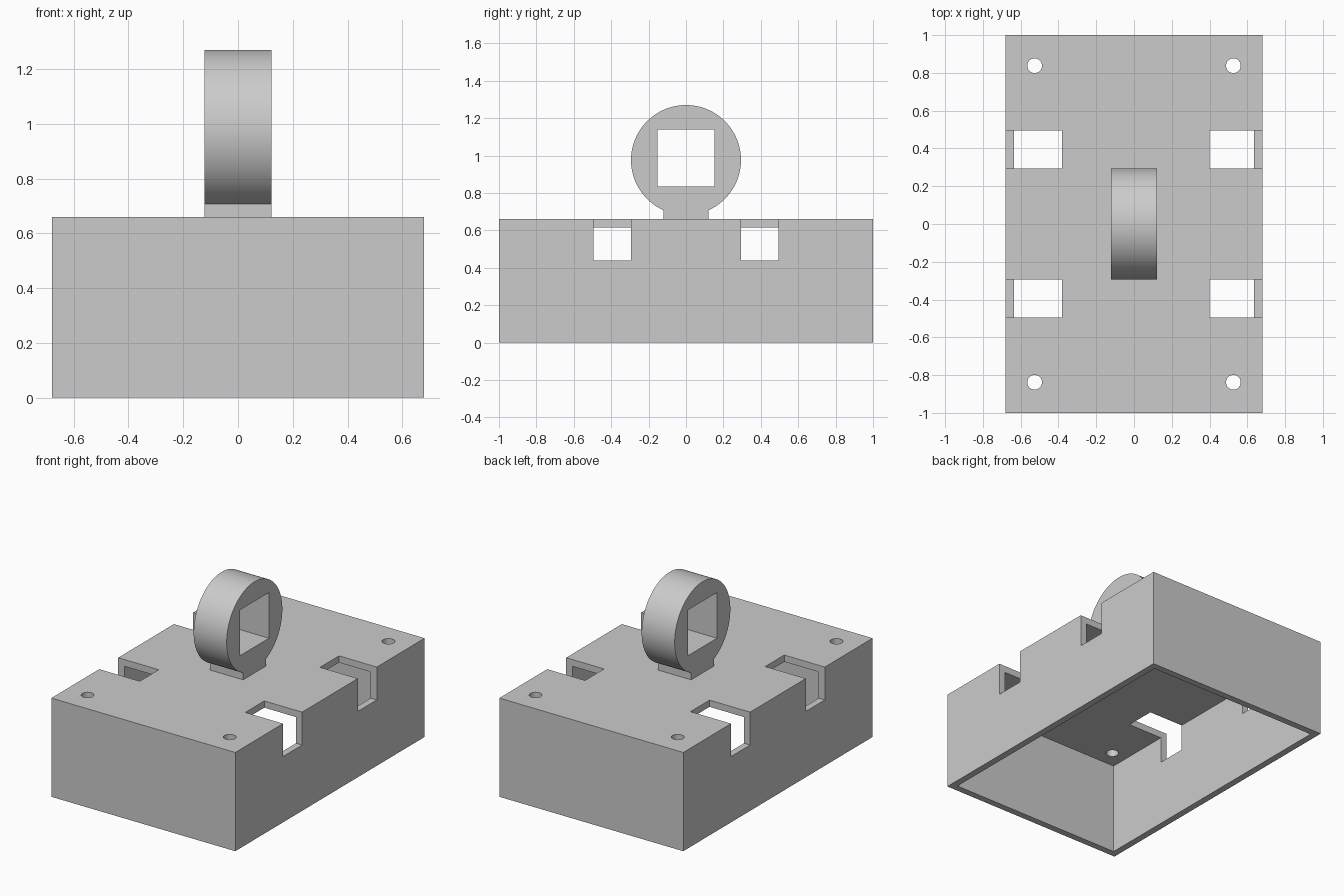
import bpy, bmesh, math

if "Cube" in bpy.data.objects:
    bpy.data.objects.remove(bpy.data.objects["Cube"])

L, W, H, T = 1.0, 0.68, 0.66, 0.045   # half length, half width, height, wall

grey = bpy.data.materials.new("plain grey")
grey.diffuse_color = (0.6, 0.6, 0.6, 1)
grey.use_nodes = True
grey.node_tree.nodes["Principled BSDF"].inputs["Base Color"].default_value = grey.diffuse_color


def box(name, x0, x1, y0, y1, z0, z1):
    bpy.ops.mesh.primitive_cube_add(size=1, location=((x0 + x1) / 2, (y0 + y1) / 2, (z0 + z1) / 2))
    ob = bpy.context.object
    ob.name = name
    ob.scale = (x1 - x0, y1 - y0, z1 - z0)
    bpy.ops.object.transform_apply(location=True, rotation=False, scale=True)
    return ob


def cut(target, cutter):
    mod = target.modifiers.new("cut", 'BOOLEAN')
    mod.operation, mod.solver, mod.object = 'DIFFERENCE', 'EXACT', cutter
    bpy.context.view_layer.objects.active = target
    bpy.ops.object.modifier_apply(modifier=mod.name)
    bpy.data.objects.remove(cutter)


def finish(ob):
    ob.data.materials.clear()
    ob.data.materials.append(grey)
    bpy.ops.object.select_all(action='DESELECT')
    ob.select_set(True)
    bpy.context.view_layer.objects.active = ob
    bpy.ops.object.shade_smooth_by_angle(angle=math.radians(30))


# Open-bottomed housing
housing = box("housing", -W, W, -L, L, 0, H)
cut(housing, box("cavity", -W + T, W - T, -L + T, L - T, -0.2, H - T))

# Corner notches through roof and side walls, and screw holes
for s in (-1, 1):
    y0, y1 = sorted((s * 0.294, s * 0.495))
    cut(housing, box("notch", 0.40, 0.9, y0, y1, 0.44, 0.9))
    cut(housing, box("notch", -0.9, -0.38, y0, y1, 0.44, 0.9))
    for x in (-0.526, 0.526):
        bpy.ops.mesh.primitive_cylinder_add(vertices=32, radius=0.039, depth=0.4,
                                            location=(x, s * 0.838, H))
        cut(housing, bpy.context.object)
finish(housing)

# Round eyelet on a short neck, extruded along x
R, CZ, N, HX = 0.294, 0.976, 96, 0.122
a = math.asin(0.12 / R)
outline = [(0.12, H - 0.01)]
for i in range(N + 1):
    t = -math.pi / 2 + a + (2 * math.pi - 2 * a) * i / N
    outline.append((R * math.cos(t), CZ + R * math.sin(t)))
outline.append((-0.12, H - 0.01))
bm = bmesh.new()
face = bm.faces.new([bm.verts.new((-HX, y, z)) for y, z in outline])
ext = bmesh.ops.extrude_face_region(bm, geom=[face])
bmesh.ops.translate(bm, vec=(2 * HX, 0, 0),
                    verts=[g for g in ext["geom"] if isinstance(g, bmesh.types.BMVert)])
bmesh.ops.recalc_face_normals(bm, faces=bm.faces)
mesh = bpy.data.meshes.new("eyelet")
bm.to_mesh(mesh)
bm.free()
eyelet = bpy.data.objects.new("eyelet", mesh)
bpy.context.collection.objects.link(eyelet)

# Square opening in the eyelet
cut(eyelet, box("opening", -0.4, 0.4, -0.153, 0.153, 0.834, 1.139))
finish(eyelet)
